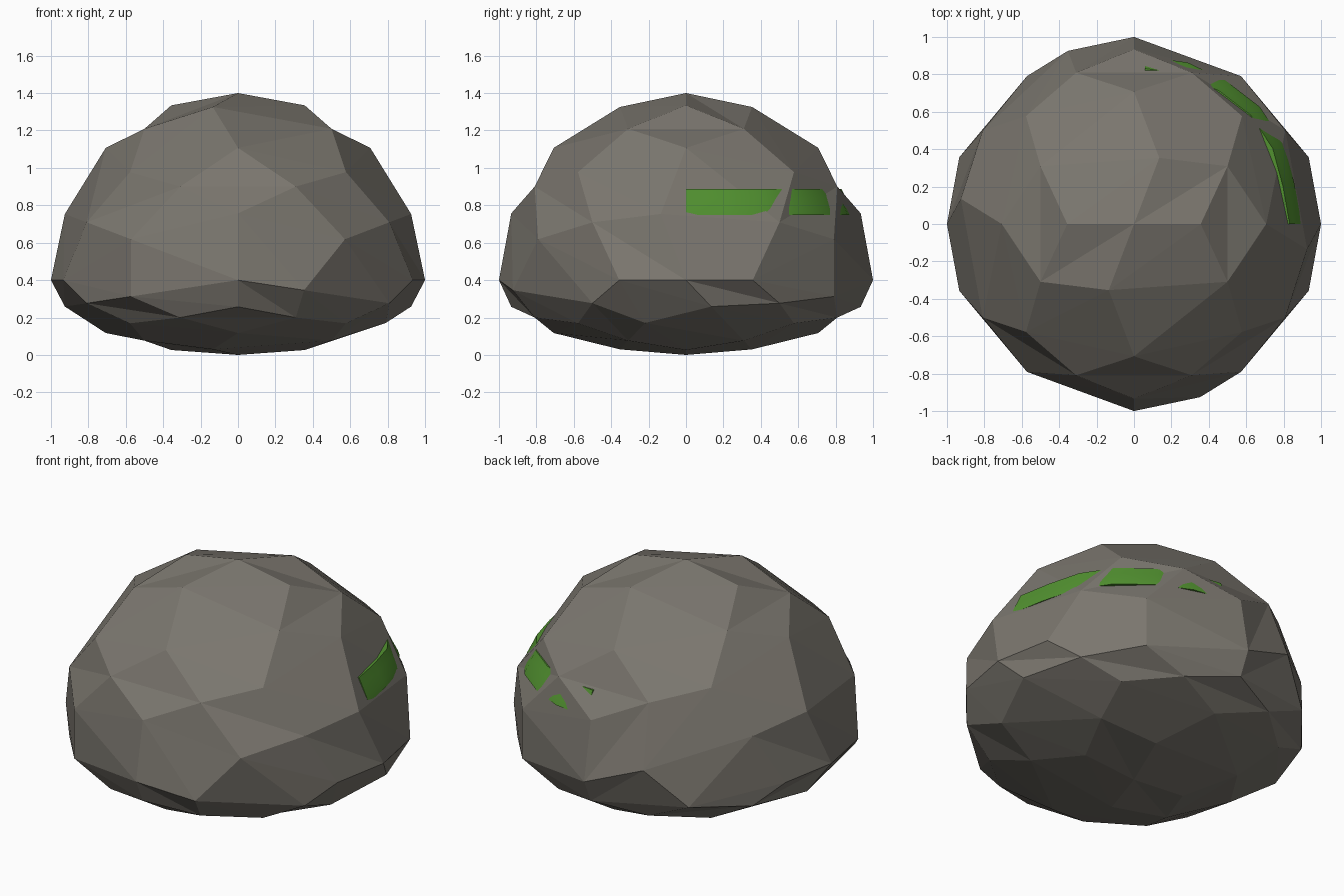
import bpy, bmesh, math
from mathutils import Vector

if "Cube" in bpy.data.objects:
    bpy.data.objects.remove(bpy.data.objects["Cube"])


def material(name, rgb):
    m = bpy.data.materials.new(name)
    m.diffuse_color = (*rgb, 1)
    m.use_nodes = True
    m.node_tree.nodes["Principled BSDF"].inputs["Base Color"].default_value = m.diffuse_color
    return m


def add_object(name, bm, mat):
    bmesh.ops.recalc_face_normals(bm, faces=bm.faces)
    me = bpy.data.meshes.new(name)
    bm.to_mesh(me)
    bm.free()
    me.materials.append(mat)
    ob = bpy.data.objects.new(name, me)
    bpy.context.collection.objects.link(ob)
    return ob


stone = material("stone grey", (0.195, 0.181, 0.156))
moss_green = material("moss green", (0.085, 0.29, 0.03))
CENTRE = 0.4   # height of the boulder's widest ring

# Boulder: dodecahedron, each pentagon fanned into triangles and split once
t = (1 + math.sqrt(5)) / 2
r = 1 / t
S = (-1, 1)
corners = [(x, y, z) for x in S for y in S for z in S]
corners += [(0, a * r, b * t) for a in S for b in S]
corners += [(a * r, b * t, 0) for b in S for a in S]
corners[12:16] = [(-r, -t, 0), (-r, t, 0), (r, -t, 0), (r, t, 0)]
corners += [(-t, 0, -r), (t, 0, -r), (-t, 0, r), (t, 0, r)]
corners = [Vector((x, -z, y)).normalized() for x, y, z in corners]
pentagons = [
    (3, 11, 7, 15, 13), (7, 19, 17, 6, 15), (17, 4, 8, 10, 6),
    (8, 0, 16, 2, 10), (0, 12, 1, 18, 16), (6, 10, 2, 13, 15),
    (2, 16, 18, 3, 13), (18, 1, 9, 11, 3), (4, 14, 12, 0, 8),
    (11, 9, 5, 19, 7), (19, 5, 14, 4, 17), (1, 12, 14, 5, 9)]

bm = bmesh.new()
for p in pentagons:
    for i in (1, 2, 3):
        a, b, c = (corners[k] for k in (p[0], p[i], p[i + 1]))
        ab, bc, ca = ((u + v).normalized() for u, v in ((a, b), (b, c), (c, a)))
        for tri in ((a, ab, ca), (ab, b, bc), (ca, bc, c), (ab, bc, ca)):
            bm.faces.new([bm.verts.new(v) for v in tri])
bmesh.ops.remove_doubles(bm, verts=bm.verts, dist=1e-4)
# Flatten the underside and stand it on the ground
for v in bm.verts:
    v.co.z = CENTRE + v.co.z * (0.4 if v.co.z < 0 else 1)
add_object("boulder", bm, stone)

# Moss: a strip swept part way round, mostly sunk into the boulder
profile = [(0.91, 0.747), (0.898, 0.78), (0.868, 0.84), (0.845, 0.888),
           (0.75, 0.888), (0.75, 0.747)]
swell = [0.985, 0.972, 1.0, 1.01, 1.0, 1.0, 0.986]
bm = bmesh.new()
rings = []
for i, s in enumerate(swell):
    ang = 1.5 * i / (len(swell) - 1)
    rings.append([bm.verts.new((q * s * math.cos(ang), q * s * math.sin(ang), z))
                  for q, z in profile])
n = len(profile)
for a, b in zip(rings, rings[1:]):
    for j in range(n):
        k = (j + 1) % n
        f = bm.faces.new((a[j], b[j], b[k], a[k]))
        f.smooth = j < 3
bm.faces.new(rings[0])
bm.faces.new(rings[-1][::-1])
for e in bm.edges:
    e.smooth = all(f.smooth for f in e.link_faces)
add_object("moss_strip", bm, moss_green)
